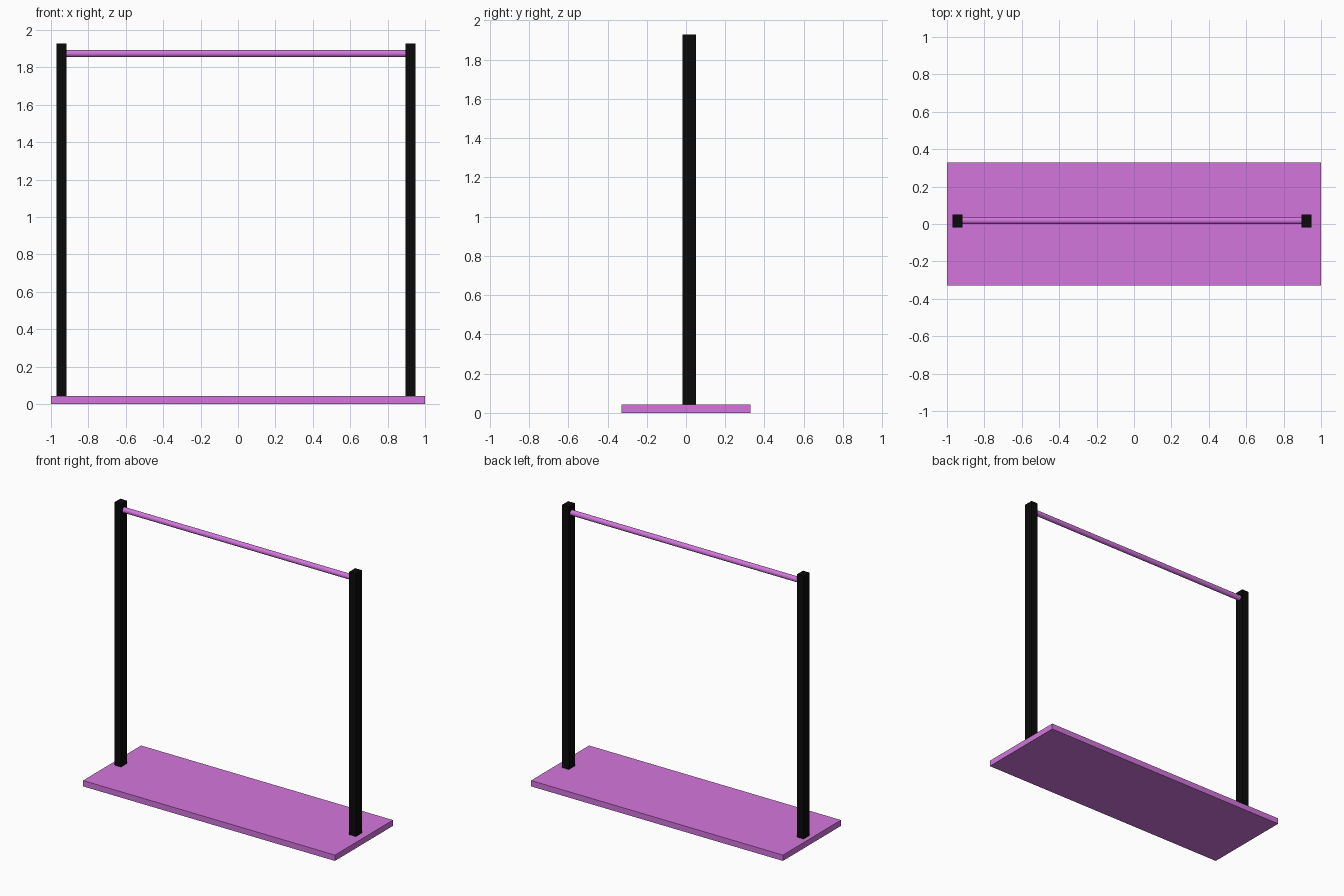
import bpy
from math import pi

if "Cube" in bpy.data.objects:
    bpy.data.objects.remove(bpy.data.objects["Cube"])


def material(name, color):
    mat = bpy.data.materials.new(name)
    mat.diffuse_color = color
    mat.use_nodes = True
    mat.node_tree.nodes["Principled BSDF"].inputs["Base Color"].default_value = mat.diffuse_color
    return mat


pink = material("pink", (0.65, 0.18, 0.72, 1))
black = material("black", (0.003, 0.003, 0.003, 1))


def box(name, lo, hi, mat):
    center = [(a + b) / 2 for a, b in zip(lo, hi)]
    bpy.ops.mesh.primitive_cube_add(size=1, location=center)
    obj = bpy.context.object
    obj.name = name
    obj.scale = [b - a for a, b in zip(lo, hi)]
    bpy.ops.object.transform_apply(location=False, rotation=False, scale=True)
    obj.data.materials.append(mat)
    return obj


BASE_TOP = 0.042
POST_Y = 0.016
POST_HALF_X, POST_HALF_Y = 0.0265, 0.034
LEFT_X, RIGHT_X = -0.943, 0.922

# Flat base board
box("base", (-1, -0.329, 0), (1, 0.329, BASE_TOP), pink)

# Upright posts, standing on the base
for name, x in (("left_post", LEFT_X), ("right_post", RIGHT_X)):
    box(name, (x - POST_HALF_X, POST_Y - POST_HALF_Y, BASE_TOP),
        (x + POST_HALF_X, POST_Y + POST_HALF_Y, 1.928), black)

# Round rail between the posts
start, end = LEFT_X + POST_HALF_X, RIGHT_X - POST_HALF_X
bpy.ops.mesh.primitive_cylinder_add(
    vertices=32, radius=0.019, depth=end - start,
    location=((start + end) / 2, 0.018, 1.874), rotation=(0, pi / 2, 0))
rail = bpy.context.object
rail.name = "hanging_rail"
rail.data.materials.append(pink)
bpy.ops.object.shade_smooth_by_angle()
